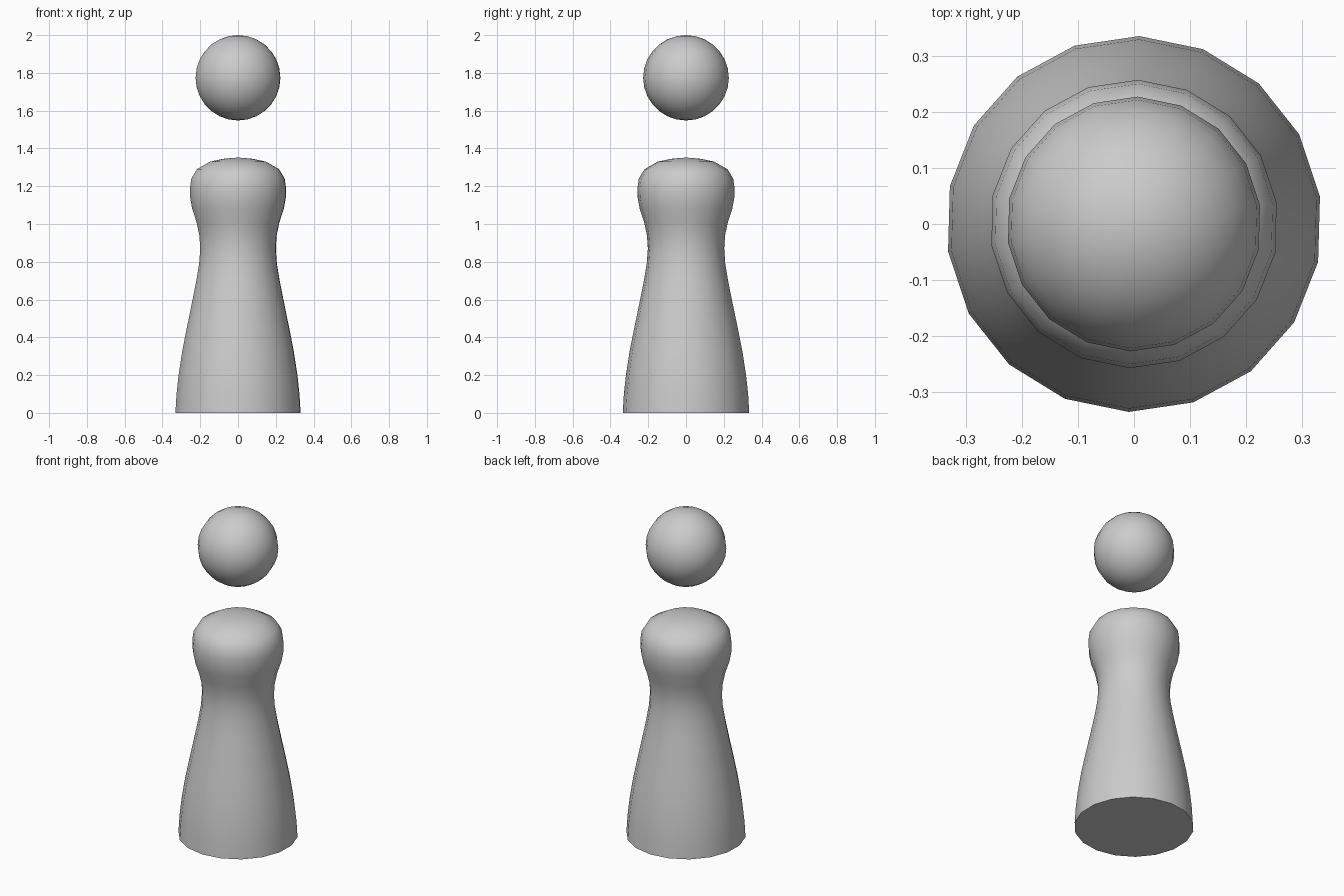
import bpy, math

if "Cube" in bpy.data.objects:
    bpy.data.objects.remove(bpy.data.objects["Cube"])

SIDES = 18
OFFSET = math.radians(8.4)


def lathe(name, profile):
    """Revolve (radius, height) points around z; radius 0 makes a pole."""
    verts, faces, rings = [], [], []
    for r, z in profile:
        start = len(verts)
        count = 1 if r == 0 else SIDES
        for i in range(count):
            a = OFFSET + 2 * math.pi * i / SIDES
            verts.append((r * math.cos(a), r * math.sin(a), z))
        rings.append([start + i % count for i in range(SIDES)])
    for low, high in zip(rings, rings[1:]):
        for i in range(SIDES):
            j = (i + 1) % SIDES
            loop = [low[i], low[j], high[j], high[i]]
            faces.append(list(dict.fromkeys(loop)))
    if profile[0][0] > 0:
        faces.append(rings[0][::-1])  # flat underside
    mesh = bpy.data.meshes.new(name)
    mesh.from_pydata(verts, [], faces)
    obj = bpy.data.objects.new(name, mesh)
    bpy.context.collection.objects.link(obj)
    bpy.ops.object.select_all(action='DESELECT')
    obj.select_set(True)
    bpy.context.view_layer.objects.active = obj
    bpy.ops.object.shade_smooth_by_angle(angle=math.radians(45))
    return obj


# Waisted body with rounded shoulders and a flat base
lathe("body", [
    (.335, 0), (.329, .1), (.318, .2), (.298, .33), (.274, .45),
    (.243, .6), (.223, .7), (.208, .79), (.202, .87), (.207, .94),
    (.222, 1.01), (.245, 1.08), (.256, 1.14), (.257, 1.19), (.25, 1.24),
    (.22, 1.29), (.15, 1.33), (.08, 1.345), (0, 1.352)])

# Floating ball head
STEPS = 14
R = .227
head = []
for k in range(STEPS + 1):
    t = math.pi * k / STEPS
    radius = 0 if k in (0, STEPS) else R * math.sin(t)
    head.append((radius, 1.774 - .226 * math.cos(t)))
lathe("head", head)
